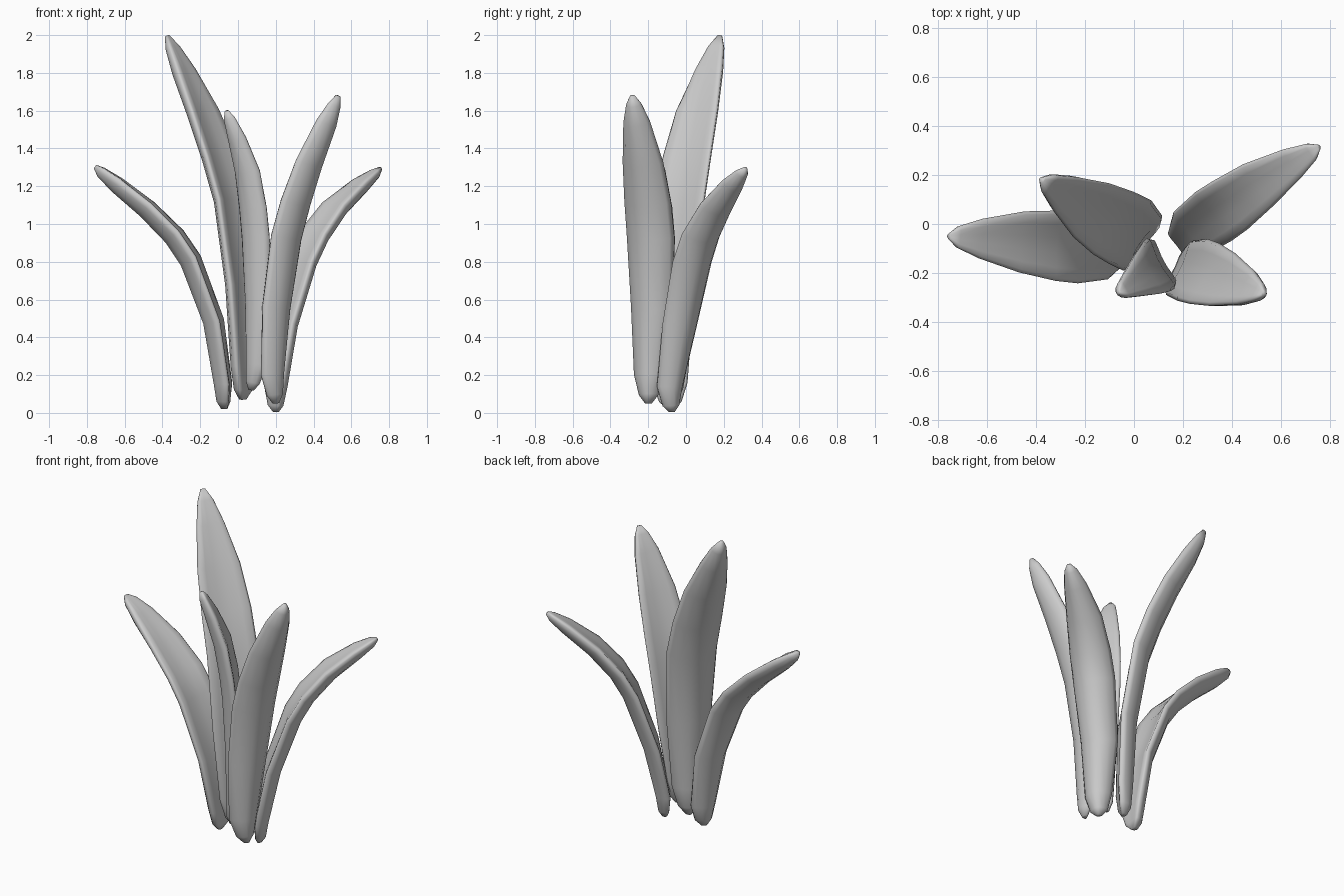
import bpy, bmesh, math
from mathutils import Vector

if "Cube" in bpy.data.objects:
    bpy.data.objects.remove(bpy.data.objects["Cube"])

# Shared blade outline: (fraction of length, half width)
PROFILE = [(0, .018), (.025, .056), (.09, .088), (.3, .122), (.53, .138),
           (.64, .135), (.77, .117), (.9, .076), (.97, .043), (1, .012)]
SIDES = 14


def smooth_path(points, steps=16):
    """Catmull-Rom curve through the points, returned with running lengths."""
    p = [Vector(q) for q in points]
    p = [2 * p[0] - p[1]] + p + [2 * p[-1] - p[-2]]
    out = []
    for i in range(1, len(p) - 2):
        a, b, c, d = p[i - 1:i + 3]
        for k in range(steps):
            t = k / steps
            out.append(.5 * (2 * b + (c - a) * t + (2 * a - 5 * b + 4 * c - d) * t * t
                             + (3 * b - a - 3 * c + d) * t ** 3))
    out.append(p[-2])
    run = [0]
    for a, b in zip(out, out[1:]):
        run.append(run[-1] + (b - a).length)
    return out, run


def leaf(name, points, heading, scale):
    """Cupped blade; heading is the horizontal direction its outer face looks."""
    pts, run = smooth_path(points)
    across = Vector((-heading[1], heading[0], 0)).normalized()
    bm = bmesh.new()
    rings = []
    for f, half in PROFILE:
        i = min(range(len(run)), key=lambda k: abs(run[k] - f * run[-1]))
        tangent = (pts[min(i + 1, len(pts) - 1)] - pts[max(i - 1, 0)]).normalized()
        w = (across - tangent * across.dot(tangent)).normalized()
        n = w.cross(tangent)
        if n.dot(Vector((heading[0], heading[1], 0))) < 0:
            n.negate()
        half *= scale
        thick = .043 * min(1, half / .08) ** .7
        cup = .38 * half
        ring = []
        for k in range(SIDES):
            a = 2 * math.pi * k / SIDES
            u = math.cos(a)
            off = thick * math.sin(a) + cup * (.45 - u * u)
            ring.append(bm.verts.new(pts[i] + w * (u * half) + n * off))
        rings.append(ring)
    for r, s in zip(rings, rings[1:]):
        for k in range(SIDES):
            j = (k + 1) % SIDES
            bm.faces.new((r[k], r[j], s[j], s[k]))
    bm.faces.new(rings[0])
    bm.faces.new(rings[-1])
    bmesh.ops.recalc_face_normals(bm, faces=bm.faces)
    for face in bm.faces:
        face.smooth = True
    mesh = bpy.data.meshes.new(name)
    bm.to_mesh(mesh)
    bm.free()
    bpy.context.collection.objects.link(bpy.data.objects.new(name, mesh))


# Five leaves: spine from base to tip, facing direction, width factor
leaf("left_leaf", [(-.07, -.08, .02), (-.075, -.085, .2), (-.145, -.095, .58),
                   (-.285, -.09, .88), (-.49, -.07, 1.1), (-.755, -.05, 1.305)], (-1, .1), 1.07)
leaf("tall_leaf", [(.025, -.065, .07), (.025, -.07, .3), (.01, -.06, .7),
                   (-.025, -.025, 1.05), (-.16, .05, 1.5), (-.375, .18, 1.995)], (-.82, .57), 1.13)
leaf("middle_leaf", [(.07, -.16, .12), (.10, -.165, .3), (.10, -.165, .6),
                     (.085, -.175, .95), (.04, -.21, 1.3), (-.06, -.28, 1.6)], (-.88, -.48), .85)
leaf("right_front_leaf", [(.2, -.2, .05), (.185, -.2, .25), (.215, -.19, .6),
                          (.265, -.2, .93), (.375, -.235, 1.3), (.53, -.285, 1.68)], (.89, -.45), 1.02)
leaf("right_back_leaf", [(.2, -.075, .005), (.21, -.075, .2), (.265, -.005, .55),
                         (.375, .065, .87), (.53, .175, 1.1), (.755, .315, 1.295)], (.8, .6), .9)
